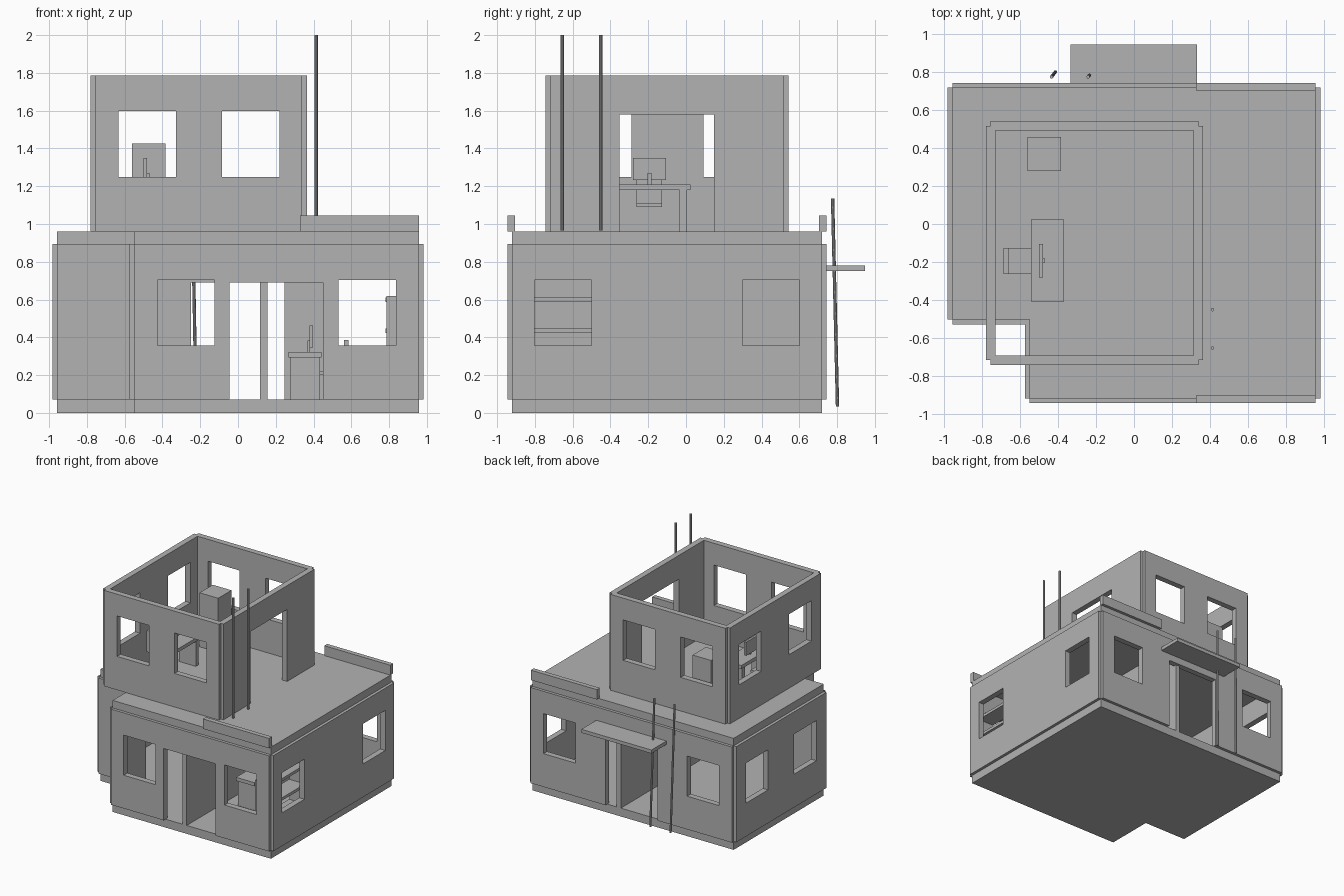
import bpy
import bmesh
from mathutils import Vector

old = bpy.data.objects.get("Cube")
if old:
    bpy.data.objects.remove(old, do_unlink=True)

GREY = (0.45, 0.45, 0.45, 1)
concrete = bpy.data.materials.new("concrete_grey")
concrete.use_nodes = True
concrete.diffuse_color = GREY
concrete.node_tree.nodes["Principled BSDF"].inputs["Base Color"].default_value = GREY


def finish(name, bm):
    bmesh.ops.recalc_face_normals(bm, faces=bm.faces[:])
    mesh = bpy.data.meshes.new(name)
    bm.to_mesh(mesh)
    bm.free()
    mesh.materials.append(concrete)
    obj = bpy.data.objects.new(name, mesh)
    bpy.context.collection.objects.link(obj)
    return obj


def extrude_faces(bm, offset):
    res = bmesh.ops.extrude_face_region(bm, geom=bm.faces[:])
    moved = [v for v in res["geom"] if isinstance(v, bmesh.types.BMVert)]
    bmesh.ops.translate(bm, verts=moved, vec=offset)


def box(name, x, y, z):
    bm = bmesh.new()
    bm.faces.new([bm.verts.new(p) for p in
                  ((x[0], y[0], z[0]), (x[1], y[0], z[0]), (x[1], y[1], z[0]), (x[0], y[1], z[0]))])
    extrude_faces(bm, (0, 0, z[1] - z[0]))
    return finish(name, bm)


def slab(name, outline, z0, z1):
    bm = bmesh.new()
    bm.faces.new([bm.verts.new((x, y, z0)) for x, y in outline])
    extrude_faces(bm, (0, 0, z1 - z0))
    return finish(name, bm)


def wall(name, axis, span, centre, z, openings=(), thick=0.05):
    """Wall along an axis, with openings given as (u0, u1, z0, z1)."""
    us = sorted({*span, *(u for o in openings for u in o[:2])})
    zs = sorted({*z, *(h for o in openings for h in o[2:])})
    near = centre - thick / 2

    def point(u, h):
        return (u, near, h) if axis == "x" else (near, u, h)

    bm = bmesh.new()
    for u0, u1 in zip(us, us[1:]):
        for z0, z1 in zip(zs, zs[1:]):
            um, zm = (u0 + u1) / 2, (z0 + z1) / 2
            if any(a < um < b and c < zm < d for a, b, c, d in openings):
                continue
            bm.faces.new([bm.verts.new(point(*p)) for p in ((u0, z0), (u1, z0), (u1, z1), (u0, z1))])
    bmesh.ops.remove_doubles(bm, verts=bm.verts[:], dist=0.0001)
    extrude_faces(bm, (0, thick, 0) if axis == "x" else (thick, 0, 0))
    return finish(name, bm)


def pole(name, bottom, top, radius=0.009):
    a, b = Vector(bottom), Vector(top)
    bm = bmesh.new()
    bmesh.ops.create_cone(bm, cap_ends=True, segments=10, radius1=radius, radius2=radius, depth=(b - a).length)
    turn = (b - a).to_track_quat("Z", "Y")
    for v in bm.verts:
        v.co = turn @ v.co + (a + b) / 2
    return finish(name, bm)


# Heights and wall centre lines
FLOOR, CEIL, ROOF, TOP = 0.072, 0.895, 0.96, 1.785
X, FRONT, BACK = 0.958, -0.92, 0.72
NX, NY = -0.55, -0.505
UL, UR, UF, UB = -0.756, 0.34, -0.718, 0.518

# L-shaped base and roof
outline = [(NX, FRONT), (X, FRONT), (X, BACK), (-X, BACK), (-X, NY), (NX, NY)]
slab("base_slab", outline, 0, FLOOR)
slab("roof_slab", outline, CEIL, ROOF)


def windows(starts, z0, z1, width=0.303):
    return [(s, s + width, z0, z1) for s in starts]


# Ground floor walls
low = (FLOOR, CEIL)
sill, head, door = 0.358, 0.703, 0.69
wall("ground_front_wall", "x", (NX, X), FRONT, low,
     windows((-0.427, 0.533), sill, head) + [(-0.046, 0.449, FLOOR, door)])
wall("ground_back_wall", "x", (-X, X), BACK, low,
     windows((-0.836, 0.533), sill, head) + [(-0.248, 0.246, FLOOR, door)])
wall("ground_left_wall", "y", (FRONT, BACK), X, low, windows((-0.802, 0.298), sill, head))
wall("ground_right_wall", "y", (NY, BACK), -X, low, windows((-0.37, 0.288), sill, head))
wall("recess_front_wall", "x", (-X, NX), NY, low)
wall("recess_side_wall", "y", (FRONT, NY), NX, low)
wall("partition_wall", "y", (FRONT, BACK), 0.136, low, thick=0.04)

# Upper room walls
high = (ROOF, TOP)
up_sill, up_head = 1.249, 1.597
for side, y in (("front", UF), ("back", UB)):
    wall("upper_%s_wall" % side, "x", (UL, UR), y, high, windows((-0.632, -0.084), up_sill, up_head))
wall("upper_right_wall", "y", (UF, UB), UL, high, windows((-0.592, 0.093), up_sill, up_head))
wall("upper_left_wall", "y", (UF, UB), UR, high, [(-0.352, 0.148, ROOF, 1.58)])

# Parapets and door canopy
for side, y0 in (("front", -0.945), ("back", 0.705)):
    box("%s_parapet" % side, (0.328, 0.957), (y0, y0 + 0.04), (ROOF, 1.045))
box("door_canopy", (-0.335, 0.333), (0.74, 0.948), (0.75, 0.78))

# Roof poles and leaning poles
for i, y in enumerate((-0.655, -0.452)):
    pole("roof_pole_%d" % i, (0.414, y, 0.965), (0.414, y, 2))
for i, x in enumerate((-0.435, -0.242)):
    pole("leaning_pole_%d" % i, (x + 0.02, 0.802, 0.035), (x, 0.776, 1.135))


# Desk, monitor and chair; side = 1 puts the chair toward -x
def workplace(name, x, y, z, side):
    def part(label, xs, ys, zs):
        box(name + "_" + label, sorted(x + side * v for v in xs),
            [y + v for v in ys], [z + v for v in zs])

    part("desk_top", (-0.087, 0.087), (-0.217, 0.217), (0.22, 0.25))
    for label, v in (("front", -0.197), ("back", 0.159)):
        part("desk_%s_leg" % label, (-0.08, 0.08), (v, v + 0.038), (0, 0.22))
    part("monitor", (-0.043, -0.024), (-0.088, 0.088), (0.273, 0.39))
    part("monitor_stand", (-0.024, -0.012), (-0.01, 0.01), (0.25, 0.31))
    part("chair_seat", (-0.205, -0.07), (-0.07, 0.066), (0.13, 0.15))
    part("chair_back", (-0.23, -0.205), (-0.07, 0.066), (0.13, 0.315))


workplace("upper", -0.457, -0.193, ROOF, 1)
workplace("ground", 0.355, -0.193, FLOOR, -1)

# Cabinet upstairs
box("cabinet", (-0.562, -0.385), (0.28, 0.46), (ROOF, 1.425))

# Shelf unit downstairs
for label, y in (("front", -0.89), ("back", -0.42)):
    box("shelf_%s_panel" % label, (0.787, 0.932), (y, y + 0.025), (FLOOR, 0.62))
for i, z in enumerate((0.25, 0.422, 0.588)):
    box("shelf_board_%d" % i, (0.78, 0.932), (-0.87, -0.415), (z, z + 0.024))
